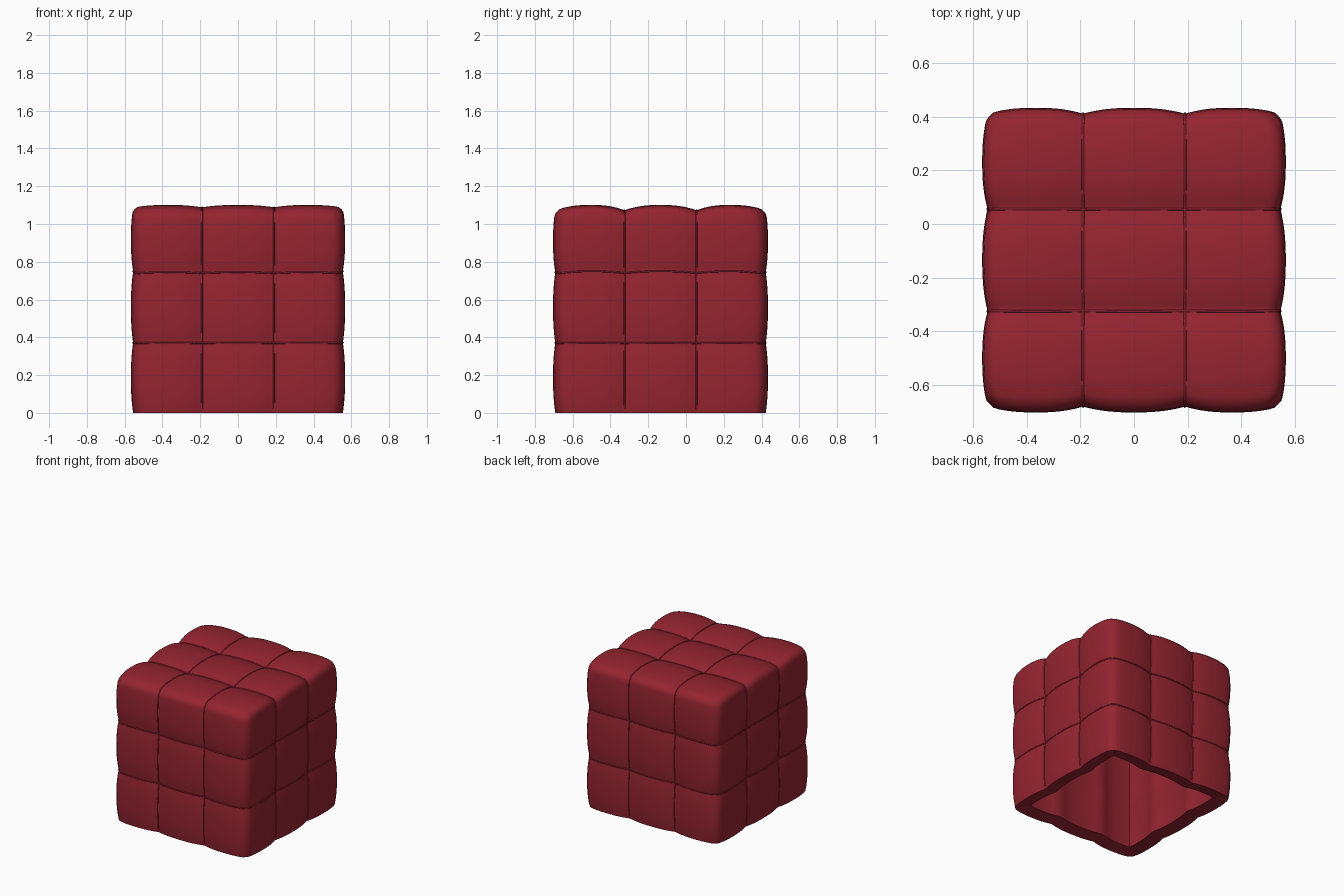
import bpy, bmesh, math
from mathutils import Vector

if "Cube" in bpy.data.objects:
    bpy.data.objects.remove(bpy.data.objects["Cube"])

H, Z = 0.535, 1.06          # half width and height at the stitch lines
CY = -0.135                 # the cushion sits forward of the origin
R = 0.03                    # edge rounding
N = 18                      # grid steps per padded square

red = bpy.data.materials.new("deep red fabric")
red.diffuse_color = (0.30, 0.018, 0.03, 1)
red.use_nodes = True
red.node_tree.nodes["Principled BSDF"].inputs["Base Color"].default_value = red.diffuse_color

SIDE = [-H, -0.19, 0.19, H]
TALL = [0, 0.37, 0.74, Z]


def steps(marks):
    """Evenly divide each padded square between its stitch lines."""
    out = [a + (b - a) * i / N for a, b in zip(marks, marks[1:]) for i in range(N)]
    return out + [marks[-1]]


def puff(v, marks):
    """0 on the stitch lines, 1 in the middle of a square."""
    for a, b in zip(marks, marks[1:]):
        if v <= b + 1e-6:
            t = (2 * v - a - b) / (b - a)
            return max(0, 1 - abs(t) ** 2.4)
    return 0


def place(x, y, z):
    """Point on a box -> point on the rounded, padded box."""
    p = Vector((x, y, z))
    q = Vector((max(-H + R, min(H - R, x)), max(-H + R, min(H - R, y)), min(Z - R, z)))
    d = p - q
    if d.length > R:
        p = q + d.normalized() * R
    bx, by, bz = puff(x, SIDE), puff(y, SIDE), puff(z, TALL)
    p.x += (x / H) ** 3 * (0.020 * by + 0.012 * bz)
    p.y += (y / H) ** 3 * (0.022 * bx + 0.012 * bz)
    p.z += (z / Z) ** 3 * (0.013 * bx + 0.028 * by)
    p.y += CY
    return p


# padded shell: four sides and a top, open underneath
S, T = steps(SIDE), steps(TALL)
bm = bmesh.new()


def panel(us, vs, fn):
    g = [[bm.verts.new(place(*fn(u, v))) for v in vs] for u in us]
    for i in range(len(us) - 1):
        for j in range(len(vs) - 1):
            bm.faces.new((g[i][j], g[i + 1][j], g[i + 1][j + 1], g[i][j + 1]))


for s in (-H, H):
    panel(S, T, lambda u, v: (u, s, v))
    panel(S, T, lambda u, v: (s, u, v))
panel(S, S, lambda u, v: (u, v, Z))
bmesh.ops.remove_doubles(bm, verts=bm.verts, dist=1e-4)
bmesh.ops.recalc_face_normals(bm, faces=bm.faces)
top = max(bm.faces, key=lambda f: f.calc_center_median().z)
if top.normal.z < 0:
    bmesh.ops.reverse_faces(bm, faces=bm.faces)
me = bpy.data.meshes.new("padded_cube")
bm.to_mesh(me)
bm.free()
me.materials.append(red)
cube = bpy.data.objects.new("padded_cube", me)
bpy.context.collection.objects.link(cube)
wall = cube.modifiers.new("wall", 'SOLIDIFY')
wall.thickness = 0.1
wall.offset = -1
bpy.context.view_layer.objects.active = cube
cube.select_set(True)
bpy.ops.object.modifier_apply(modifier="wall")
for v in cube.data.vertices:      # keep the rim flat on the floor
    v.co.z = max(v.co.z, 0)
bpy.ops.object.shade_smooth_by_angle(angle=math.radians(40))

# thin piping along the stitch lines
cu = bpy.data.curves.new("seam_piping", 'CURVE')
cu.dimensions = '3D'
cu.bevel_depth = 0.005
cu.bevel_resolution = 1


def pipe(pts, closed=False):
    sp = cu.splines.new('POLY')
    sp.points.add(len(pts) - 1)
    for k, p in enumerate(pts):
        sp.points[k].co = (*place(*p), 1)
    sp.use_cyclic_u = closed


TU = T[1:]
arch = [(-H, z) for z in TU] + [(s, Z) for s in S[1:-1]] + [(H, z) for z in reversed(TU)]
ring = ([(s, -H) for s in S[:-1]] + [(H, s) for s in S[:-1]]
        + [(s, H) for s in S[:0:-1]] + [(-H, s) for s in S[:0:-1]])
for m in SIDE[1:3]:
    pipe([(m, a, z) for a, z in arch])
    pipe([(a, m, z) for a, z in arch])
for m in TALL[1:3]:
    pipe([(x, y, m) for x, y in ring], True)
cu.materials.append(red)
piping = bpy.data.objects.new("seam_piping", cu)
bpy.context.collection.objects.link(piping)
bpy.ops.object.select_all(action='DESELECT')
piping.select_set(True)
bpy.context.view_layer.objects.active = piping
bpy.ops.object.convert(target='MESH')
